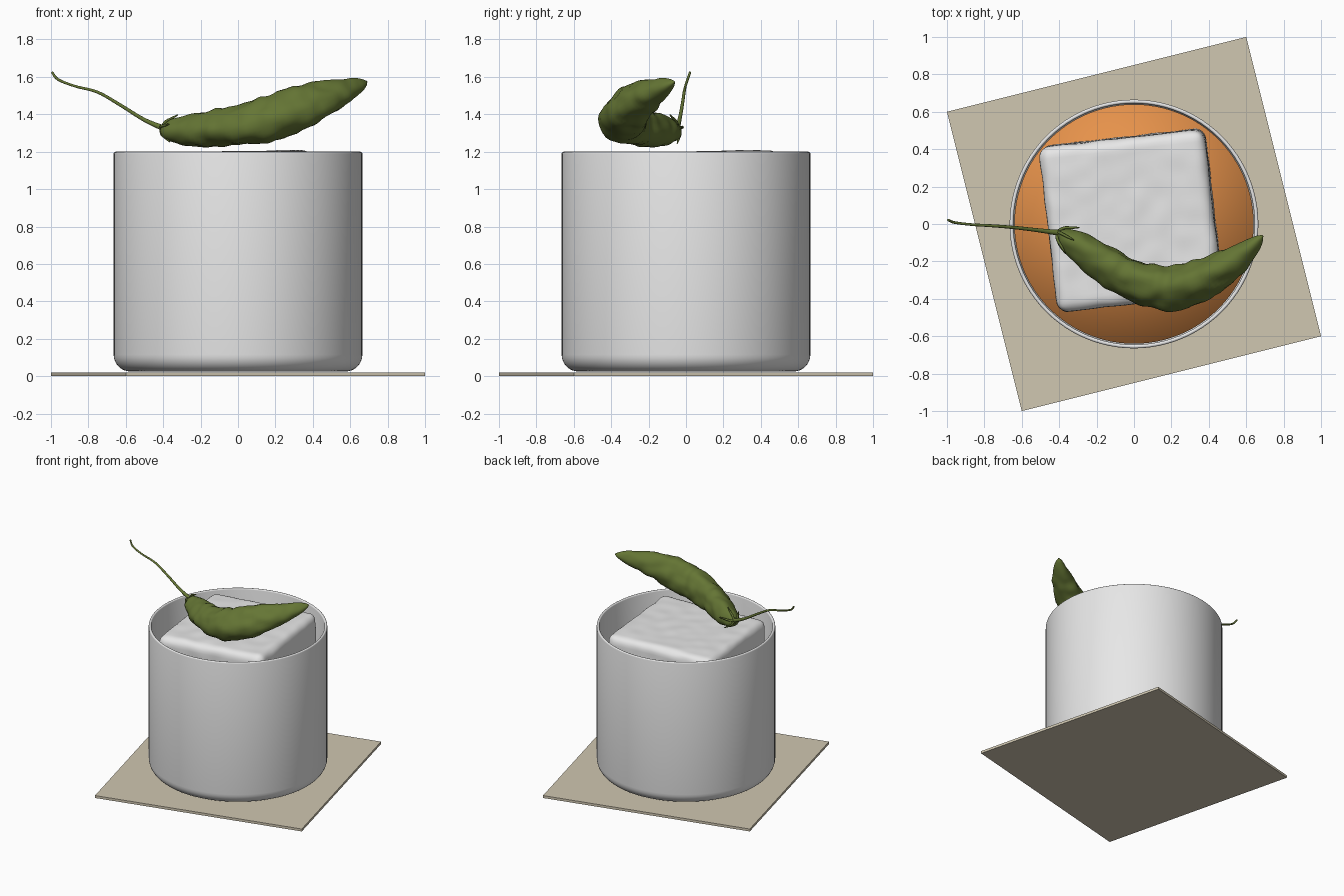
import bpy, bmesh, math
from mathutils import Vector, Matrix, noise

default = bpy.data.objects.get("Cube")
if default:
    bpy.data.objects.remove(default, do_unlink=True)


def material(name, rgb):
    m = bpy.data.materials.new(name)
    m.use_nodes = True
    m.diffuse_color = (*rgb, 1)
    m.node_tree.nodes["Principled BSDF"].inputs["Base Color"].default_value = (*rgb, 1)
    return m


pale_grey = material("pale grey", (0.8, 0.8, 0.8))
orange = material("orange", (0.80, 0.29, 0.07))
tan = material("tan", (0.63, 0.57, 0.44))
green = material("olive green", (0.13, 0.18, 0.035))


def finish(name, bm, mat, angle=None, smooth=False):
    bmesh.ops.recalc_face_normals(bm, faces=bm.faces)
    mesh = bpy.data.meshes.new(name)
    bm.to_mesh(mesh)
    bm.free()
    mesh.materials.append(mat)
    obj = bpy.data.objects.new(name, mesh)
    bpy.context.collection.objects.link(obj)
    if smooth:
        mesh.polygons.foreach_set("use_smooth", [True] * len(mesh.polygons))
    if angle:
        bpy.ops.object.select_all(action="DESELECT")
        obj.select_set(True)
        bpy.context.view_layer.objects.active = obj
        bpy.ops.object.shade_smooth_by_angle(angle=math.radians(angle))
    return obj


def lathe(profile, steps=96):
    """Spin (radius, height) points, starting and ending on the axis."""
    bm = bmesh.new()
    verts = [bm.verts.new((r, 0, z)) for r, z in profile]
    edges = [bm.edges.new(pair) for pair in zip(verts, verts[1:])]
    bmesh.ops.spin(bm, geom=verts + edges, cent=(0, 0, 0), axis=(0, 0, 1),
                   angle=math.tau, steps=steps, use_duplicate=False)
    bmesh.ops.remove_doubles(bm, verts=bm.verts, dist=0.0005)
    return bm


def arc(cx, cz, r, start, end, n=8):
    angles = [math.radians(start + (end - start) * i / n) for i in range(n + 1)]
    return [(cx + r * math.cos(a), cz + r * math.sin(a)) for a in angles]


def spline(points, per_span):
    """Catmull-Rom curve through (x, y, z, radius) points."""
    pts = [Vector(p) for p in points]
    pts = [2 * pts[0] - pts[1]] + pts + [2 * pts[-1] - pts[-2]]
    out = []
    for a, b, c, d in zip(pts, pts[1:], pts[2:], pts[3:]):
        for i in range(per_span):
            t = i / per_span
            out.append(0.5 * (2 * b + (c - a) * t + (2 * a - 5 * b + 4 * c - d) * t ** 2
                              + (3 * b - a - 3 * c + d) * t ** 3))
    return out + [pts[-2]]


def tube(bm, points, sides, per_span, bump=0):
    path = spline(points, per_span)
    rings = []
    for i, p in enumerate(path):
        along = (path[min(i + 1, len(path) - 1)] - path[max(i - 1, 0)]).to_3d().normalized()
        side = along.cross(Vector((0, 0, 1))).normalized()
        up = side.cross(along)
        ring = []
        for k in range(sides):
            a = math.tau * k / sides
            out = side * math.cos(a) + up * math.sin(a)
            co = p.to_3d() + out * p.w
            swell = 1 + bump * noise.noise(co * 14) + bump * 0.5 * math.cos(3 * a + 1)
            ring.append(bm.verts.new(p.to_3d() + out * p.w * swell))
        rings.append(ring)
    for lower, upper in zip(rings, rings[1:]):
        for k in range(sides):
            n = (k + 1) % sides
            bm.faces.new((lower[k], lower[n], upper[n], upper[k]))
    bm.faces.new(rings[0])
    bm.faces.new(rings[-1])


# Square coaster, slightly turned
bm = bmesh.new()
bmesh.ops.create_cube(bm, size=1, matrix=Matrix.Translation((0, 0, 0.01))
                      @ Matrix.Rotation(math.atan2(0.4, 1.6), 4, "Z")
                      @ Matrix.Diagonal((1.649, 1.649, 0.02, 1)))
finish("coaster", bm, tan)

# Tumbler with a rounded foot and thin wall
outer = [(0, 0.025)] + arc(0.575, 0.115, 0.09, -90, 0)
rim = arc(0.655, 1.19, 0.01, 0, 180, 6)
inner = arc(0.575, 0.16, 0.07, 0, -90) + [(0, 0.09)]
finish("tumbler", lathe(outer + rim + inner), pale_grey, angle=40)

# Drink, softly shaded towards its edge
drink = [(0, 0.095)] + arc(0.57, 0.165, 0.07, -90, 0) + [(0.64, 0.85), (0, 0.85)]
finish("drink", lathe(drink), orange, smooth=True)

# Big ice cube with rounded edges and uneven faces
bm = bmesh.new()
bmesh.ops.create_cube(bm, size=0.89)
bmesh.ops.subdivide_edges(bm, edges=bm.edges, cuts=40, use_grid_fill=True)
edge_radius = 0.06
core = 0.445 - edge_radius
for v in bm.verts:
    inside = Vector([max(-core, min(core, c)) for c in v.co])
    out = (v.co - inside).normalized()
    v.co = inside + out * (edge_radius + 0.005 * noise.noise(v.co * 9))
ice = finish("ice_cube", bm, pale_grey, smooth=True)
ice.location = (-0.01, 0.025, 0.75)
ice.rotation_euler = (math.radians(1), math.radians(-1.3), math.radians(6.5))

# Curved, wrinkled chili pod
bm = bmesh.new()
tube(bm, [(-0.4, -0.045, 1.32, 0.025), (-0.36, -0.075, 1.312, 0.057),
          (-0.27, -0.135, 1.31, 0.083), (-0.13, -0.225, 1.32, 0.098),
          (0.02, -0.305, 1.34, 0.108), (0.17, -0.34, 1.37, 0.121),
          (0.34, -0.305, 1.43, 0.113), (0.49, -0.225, 1.49, 0.088),
          (0.6, -0.145, 1.535, 0.056), (0.665, -0.085, 1.563, 0.027),
          (0.687, -0.063, 1.574, 0.006)], 32, 8, bump=0.14)
finish("chili_pod", bm, green, smooth=True)

# Thin bent stem
bm = bmesh.new()
tube(bm, [(-0.995, 0.022, 1.625, 0.006), (-0.96, 0.008, 1.585, 0.007),
          (-0.87, -0.003, 1.55, 0.007), (-0.75, -0.01, 1.518, 0.008),
          (-0.63, -0.02, 1.45, 0.009), (-0.5, -0.035, 1.37, 0.011),
          (-0.38, -0.05, 1.318, 0.017)], 10, 6)
finish("chili_stem", bm, green, smooth=True)

# Small curled sepals around the stem base
bm = bmesh.new()
axis = Vector((0.85, -0.5, -0.1)).normalized()
side = axis.cross(Vector((0, 0, 1))).normalized()
up = side.cross(axis)
base = Vector((-0.41, -0.042, 1.324))
for k in range(5):
    a = math.tau * k / 5 + 0.4
    out = side * math.cos(a) + up * math.sin(a)
    stations = [(0, 0.005, 0.008), (0.02, 0.038, 0.008),
                (0.055, 0.06, 0.007), (0.09, 0.083, 0.003)]
    tube(bm, [(*(base + axis * d + out * r), w) for d, r, w in stations], 8, 4)
finish("chili_sepals", bm, green, smooth=True)
